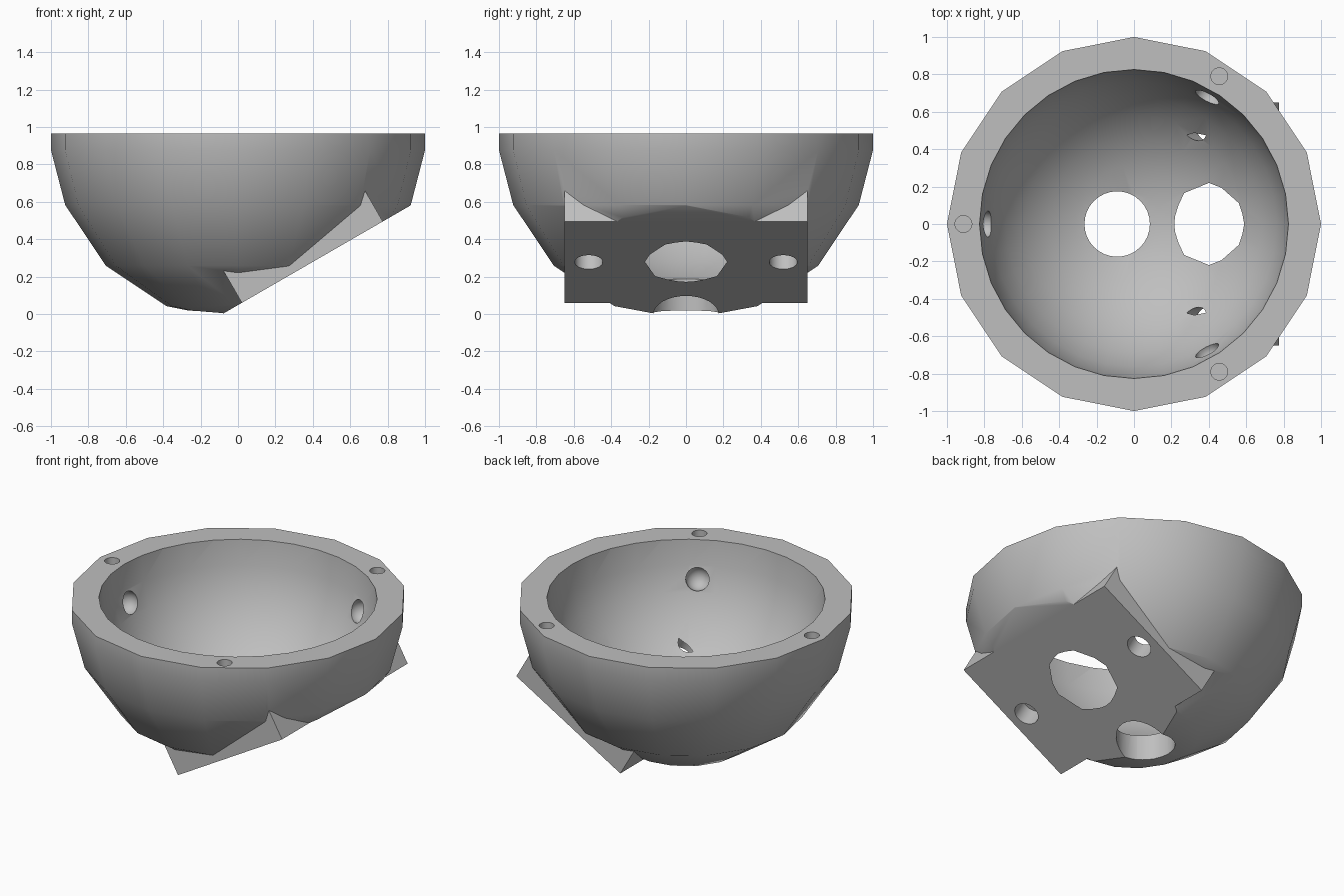
import bpy
import bmesh
from math import cos, sin, pi, radians
from mathutils import Matrix, Vector

if "Cube" in bpy.data.objects:
    bpy.data.objects.remove(bpy.data.objects["Cube"], do_unlink=True)

RIM_Z = 0.966        # rim height, also the centre of both spheres
INNER_R = 0.826      # cavity radius
PLATE_D = 0.795      # distance from sphere centre to the slanted mounting face

# One plain grey
grey = bpy.data.materials.new("plain grey")
grey.diffuse_color = (0.52, 0.52, 0.52, 1)
grey.use_nodes = True
grey.node_tree.nodes["Principled BSDF"].inputs["Base Color"].default_value = (0.52, 0.52, 0.52, 1)

# Frame of the tilted mount: local x runs up the slope, local z points back to the sphere centre
centre = Vector((0, 0, RIM_Z))
tilt = Matrix.Translation(centre) @ Matrix.Rotation(radians(-30), 4, "Y")


def finish(name, bm):
    bmesh.ops.recalc_face_normals(bm, faces=bm.faces)
    mesh = bpy.data.meshes.new(name)
    bm.to_mesh(mesh)
    bm.free()
    mesh.materials.append(grey)
    obj = bpy.data.objects.new(name, mesh)
    bpy.context.collection.objects.link(obj)
    return obj


def lathe(name, profile, sides):
    bm = bmesh.new()
    verts = [bm.verts.new((r, 0, z)) for r, z in profile]
    edges = [bm.edges.new(pair) for pair in zip(verts, verts[1:])]
    bmesh.ops.spin(bm, geom=verts + edges, cent=(0, 0, 0), axis=(0, 0, 1),
                   angle=2 * pi, steps=sides, use_duplicate=False)
    bmesh.ops.remove_doubles(bm, verts=bm.verts, dist=0.0005)
    return finish(name, bm)


def box(name, size, matrix):
    bm = bmesh.new()
    bmesh.ops.create_cube(bm, size=1, matrix=matrix @ Matrix.Diagonal((*size, 1)))
    return finish(name, bm)


def ball(name, radius, place, segments):
    bm = bmesh.new()
    bmesh.ops.create_uvsphere(bm, u_segments=segments, v_segments=segments // 2,
                              radius=radius, matrix=Matrix.Translation(place))
    return finish(name, bm)


def rod(name, radius, depth, matrix):
    bm = bmesh.new()
    bmesh.ops.create_cone(bm, cap_ends=True, segments=32, radius1=radius,
                          radius2=radius, depth=depth, matrix=matrix)
    return finish(name, bm)


def combine(target, tool, operation="DIFFERENCE"):
    mod = target.modifiers.new(tool.name, "BOOLEAN")
    mod.operation = operation
    mod.solver = "EXACT"
    mod.object = tool
    bpy.ops.object.select_all(action="DESELECT")
    target.select_set(True)
    bpy.context.view_layer.objects.active = target
    bpy.ops.object.modifier_apply(modifier=mod.name)
    bpy.data.objects.remove(tool, do_unlink=True)


# Outer shell: straight rim band over a coarse hemisphere
arc = [(cos(i * pi / 8), RIM_Z - sin(i * pi / 8)) for i in range(1, 5)]
bowl = lathe("bowl", [(0, RIM_Z), (1, RIM_Z), (1, 0.877)] + arc, 16)

# Slanted mounting block, trimmed together with the shell by one flat cut
block = box("mounting_block", (0.87, 1.3, 0.5),
            tilt @ Matrix.Translation((0, 0, -PLATE_D + 0.05)))
combine(bowl, block, "UNION")
trim = box("trim_cutter", (3, 3, 1), tilt @ Matrix.Translation((0, 0, -PLATE_D - 0.5)))
combine(bowl, trim)

# Cavity, which breaks through the mounting face
combine(bowl, ball("cavity_cutter", INNER_R, centre, 32))

# Round opening in the bottom
combine(bowl, rod("bottom_hole_cutter", 0.175, 1, Matrix.Translation((-0.09, 0, 0))))

# Two screw holes in the mounting face
for side in (-1, 1):
    place = tilt @ Matrix.Translation((0, side * 0.52, -PLATE_D))
    combine(bowl, rod("screw_hole_cutter", 0.075, 0.256, place))

# Three round pockets inside the wall and three pin holes in the rim
for turn in (60, 180, 300):
    out = Vector((cos(radians(turn)), sin(radians(turn)), 0))
    combine(bowl, ball("pocket_cutter", 0.073, out * 0.8 + Vector((0, 0, 0.72)), 24))
    combine(bowl, rod("pin_hole_cutter", 0.045, 0.18,
                      Matrix.Translation(out * 0.912 + centre)))

bpy.ops.object.shade_smooth_by_angle(angle=radians(30))
